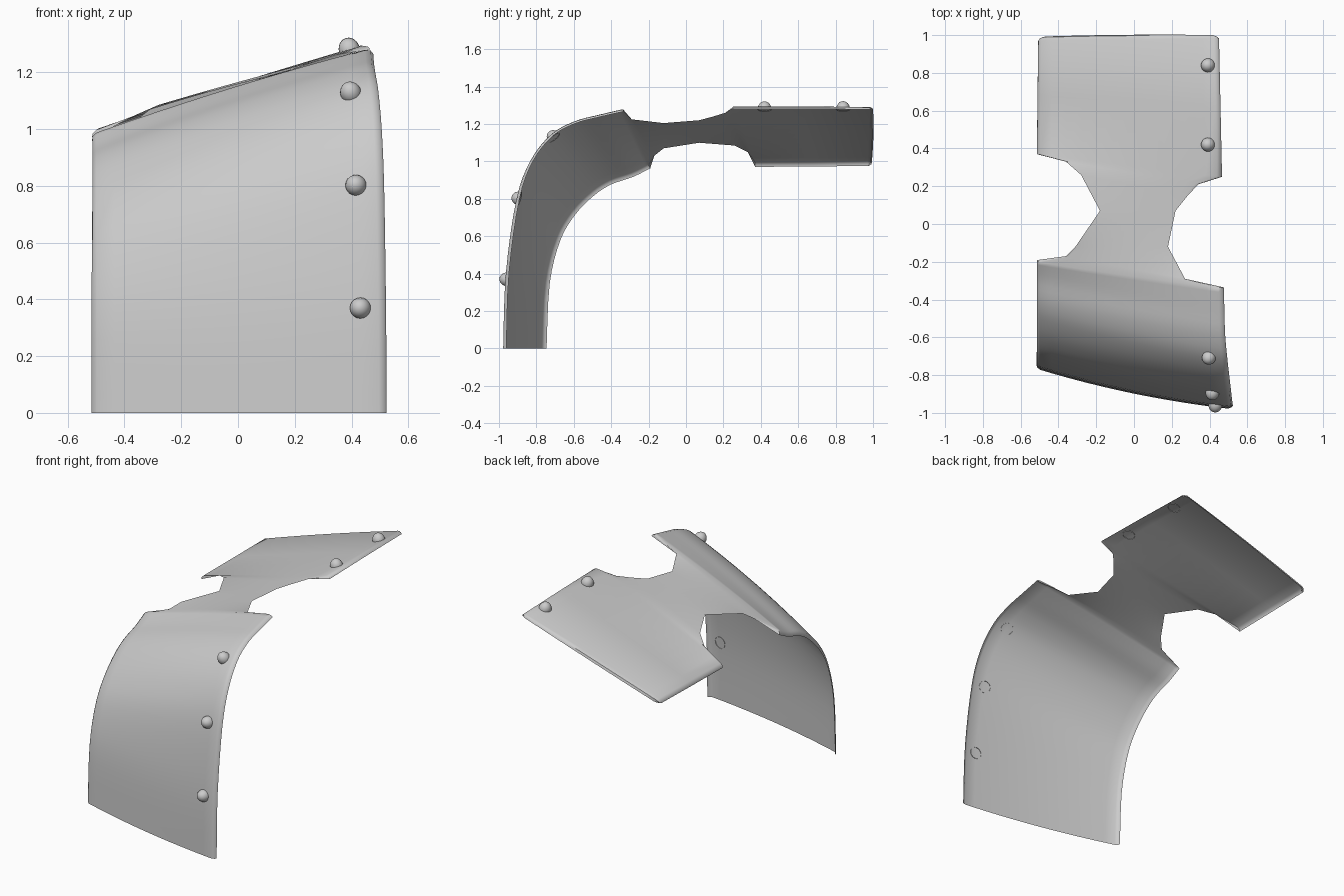
import bpy, bmesh
from mathutils import Vector
from mathutils.bvhtree import BVHTree

if "Cube" in bpy.data.objects:
    bpy.data.objects.remove(bpy.data.objects["Cube"])

# Each row: left edge point, right edge point, outward bow across the sheet
front = [((-.52, -.765, 0), (.52, -.98, 0), .025),
         ((-.52, -.748, .35), (.517, -.966, .4), .025),
         ((-.52, -.69, .585), (.51, -.91, .8), .025),
         ((-.52, -.605, .73), (.5, -.835, 1.01), .022),
         ((-.52, -.50, .835), (.487, -.725, 1.15), .02),
         ((-.52, -.405, .895), (.476, -.60, 1.22), .018),
         ((-.52, -.29, .935), (.472, -.47, 1.255), .015),
         ((-.52, -.20, .98), (.47, -.34, 1.285), .012)]
neck = [((-.36, -.17, 1.03), (.27, -.29, 1.225), .008),
        ((-.31, -.12, 1.07), (.18, -.12, 1.205), .005),
        ((-.18, .07, 1.10), (.22, .07, 1.22), 0),
        ((-.28, .26, 1.085), (.28, .145, 1.24), .003),
        ((-.36, .33, 1.05), (.34, .21, 1.26), .004)]
back = [((-.52, .37, .99), (.46, .25, 1.30), .006),
        ((-.517, .68, .992), (.452, .62, 1.30), .006),
        ((-.513, .97, .995), (.444, .985, 1.297), .006),
        ((-.505, .988, .99), (.442, .997, 1.29), .006),
        ((-.49, .992, .98), (.44, 1.0, 1.28), .006)]
COLS = [0, .005, .022] + [k / 12 for k in range(1, 12)] + [.978, .995, 1]
LIP = {0: .02, 1: .008, len(COLS) - 2: .008, len(COLS) - 1: .02}


def to_rows(data):
    return [(Vector(a), Vector(b), c) for a, b, c in data]


def spline(rows, steps):
    """Smooth the rows along the sheet with a Catmull-Rom curve."""
    out = []
    for i in range(len(rows) - 1):
        q = [rows[max(0, min(len(rows) - 1, i + d))] for d in (-1, 0, 1, 2)]
        for s in range(steps):
            t = s / steps
            w = (-.5*t + t*t - .5*t**3, 1 - 2.5*t*t + 1.5*t**3,
                 .5*t + 2*t*t - 1.5*t**3, -.5*t*t + .5*t**3)
            out.append(tuple(sum((p[k] * f for p, f in zip(q[1:], w[1:])), q[0][k] * w[0])
                             for k in range(3)))
    return out + [rows[-1]]


def grid(rows, lipped):
    """Points of a group of rows; outer columns curl inwards where lipped."""
    pts = []
    for i, (a, b, bow) in enumerate(rows):
        lo, hi = rows[max(i - 1, 0)], rows[min(i + 1, len(rows) - 1)]
        line = []
        for j, u in enumerate(COLS):
            tangent = (hi[0] - lo[0]).lerp(hi[1] - lo[1], u)
            n = (b - a).cross(tangent).normalized()
            off = bow * 4 * u * (1 - u) - (LIP.get(j, 0) if lipped else 0)
            line.append(a.lerp(b, u) + n * off)
        pts.append(line)
    return pts


def finish(name, bm):
    mesh = bpy.data.meshes.new(name)
    bm.to_mesh(mesh)
    bm.free()
    ob = bpy.data.objects.new(name, mesh)
    bpy.context.collection.objects.link(ob)
    bpy.ops.object.select_all(action='DESELECT')
    ob.select_set(True)
    bpy.context.view_layer.objects.active = ob
    bpy.ops.object.shade_smooth_by_angle(angle=.8)
    return ob


# Curved sheet with a narrow neck
points = (grid(spline(to_rows(front), 4), True) + grid(to_rows(neck), False)
          + grid(to_rows(back), True))
for p in points[0]:
    p.z = 0
bm = bmesh.new()
verts = [[bm.verts.new(p) for p in line] for line in points]
for r0, r1 in zip(verts, verts[1:]):
    for j in range(len(COLS) - 1):
        bm.faces.new((r0[j], r0[j + 1], r1[j + 1], r1[j]))
bm.normal_update()
tree = BVHTree.FromBMesh(bm)
finish("curved_plate", bm)

# Domed rivets along the right edge, seated on the sheet
spots = [(.43, -.965, .37), (.413, -.905, .805), (.39, -.72, 1.145),
         (.392, .42, 1.28), (.392, .84, 1.28)]
for k, spot in enumerate(spots):
    loc, n, _, _ = tree.find_nearest(Vector(spot))
    bm = bmesh.new()
    bmesh.ops.create_uvsphere(bm, u_segments=20, v_segments=12, radius=.037)
    bmesh.ops.bisect_plane(bm, geom=bm.verts[:] + bm.edges[:] + bm.faces[:],
                           plane_co=(0, 0, -.001), plane_no=(0, 0, -1), clear_outer=True)
    for v in bm.verts:
        v.co.z = v.co.z * 1.15 - .002
    ob = finish(f"rivet_{k + 1}", bm)
    ob.location = loc
    ob.rotation_euler = n.to_track_quat('Z', 'Y').to_euler()
